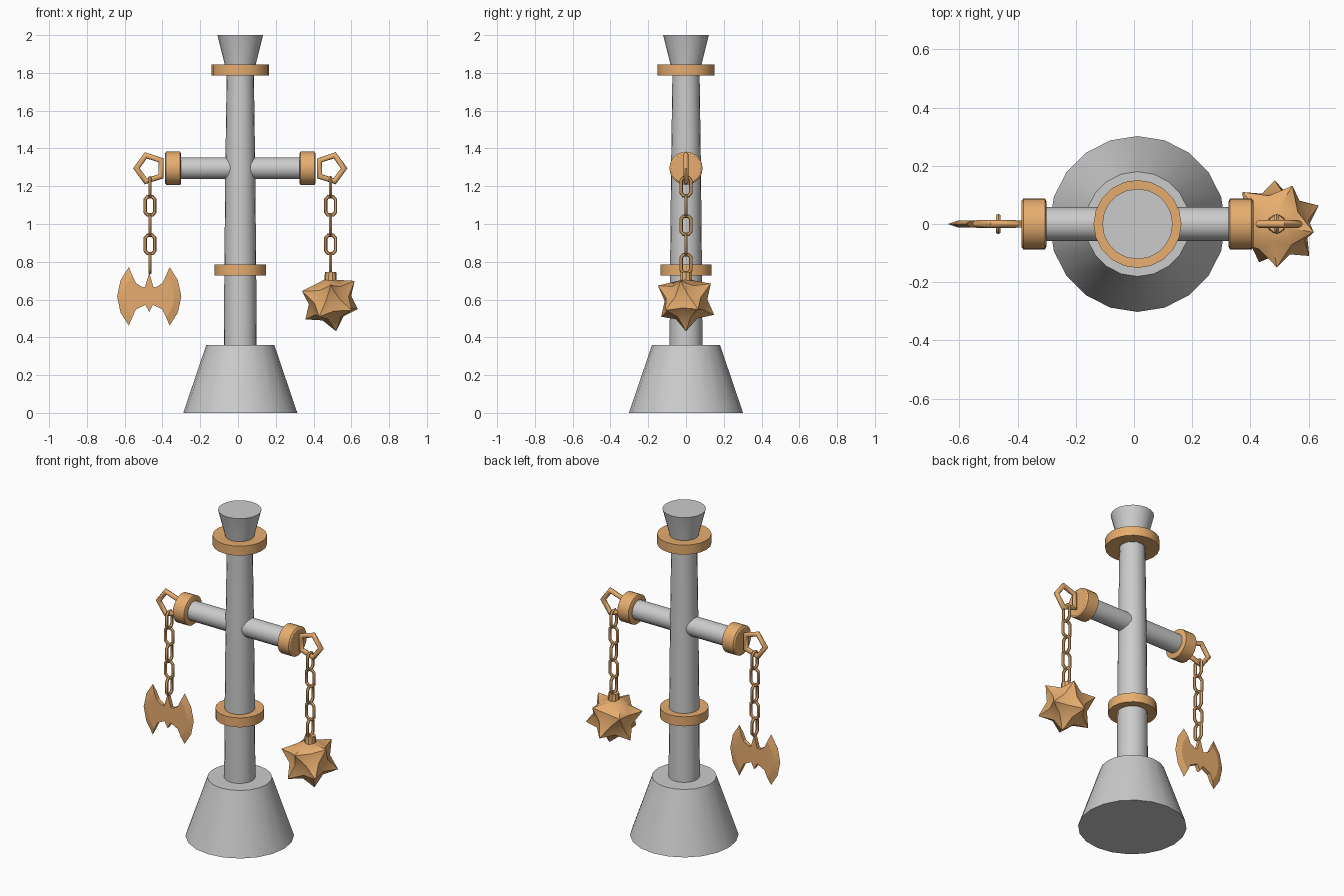
import bpy, bmesh, math
from mathutils import Matrix, Vector

if "Cube" in bpy.data.objects:
    bpy.data.objects.remove(bpy.data.objects["Cube"])

CX = 0.012                      # post axis
BAR_Z = 1.295
copper = bpy.data.materials.new("copper")
copper.diffuse_color = (0.8, 0.42, 0.16, 1)
copper.use_nodes = True
copper.node_tree.nodes["Principled BSDF"].inputs["Base Color"].default_value = copper.diffuse_color


def finish(name, bm, mat=None, angle=35):
    bmesh.ops.recalc_face_normals(bm, faces=bm.faces)
    me = bpy.data.meshes.new(name)
    bm.to_mesh(me)
    bm.free()
    ob = bpy.data.objects.new(name, me)
    bpy.context.collection.objects.link(ob)
    if mat:
        me.materials.append(mat)
    bpy.ops.object.select_all(action='DESELECT')
    ob.select_set(True)
    bpy.context.view_layer.objects.active = ob
    bpy.ops.object.shade_smooth_by_angle(angle=math.radians(angle))
    return ob


def lathe(name, profile, sides=20, mat=None, closed=False, matrix=None):
    """Turn (radius, height) points around z; open profiles get end caps."""
    bm = bmesh.new()
    rings = [[bm.verts.new((r * math.cos(math.tau * i / sides),
                            r * math.sin(math.tau * i / sides), z))
              for i in range(sides)] for r, z in profile]
    pairs = list(zip(rings, rings[1:]))
    if closed:
        pairs.append((rings[-1], rings[0]))
    else:
        bm.faces.new(rings[0])
        bm.faces.new(rings[-1])
    for a, b in pairs:
        for i in range(sides):
            j = (i + 1) % sides
            bm.faces.new((a[i], a[j], b[j], b[i]))
    bm.transform(matrix or Matrix.Translation((CX, 0, 0)))
    return finish(name, bm, mat)


def tube_loop(name, points, radius, sides, matrix):
    """Closed tube following flat points in the xz plane, mitred at corners."""
    bm = bmesh.new()
    n = len(points)
    pts = [Vector((x, 0, z)) for x, z in points]
    rings = []
    for i, p in enumerate(pts):
        d0 = (p - pts[i - 1]).normalized()
        d1 = (pts[(i + 1) % n] - p).normalized()
        t = (d0 + d1).normalized()
        side = Vector((t.z, 0, -t.x)) / t.dot(d1)
        rings.append([bm.verts.new(p + side * radius * math.cos(math.tau * k / sides)
                                   + Vector((0, radius * math.sin(math.tau * k / sides), 0)))
                      for k in range(sides)])
    for i in range(n):
        a, b = rings[i], rings[(i + 1) % n]
        for k in range(sides):
            m = (k + 1) % sides
            bm.faces.new((a[k], a[m], b[m], b[k]))
    bm.transform(matrix)
    return finish(name, bm, copper, 50)


# grey stand: flared foot, tapering post, flared finial, crossbar
lathe("base", [(0.302, 0), (0.18, 0.36)])
lathe("post", [(0.087, 0.35), (0.084, 0.8), (0.079, 1.3), (0.072, 1.8)])
lathe("finial", [(0.075, 1.79), (0.082, 1.845), (0.121, 2.0)])
along_x = Matrix.Translation((CX, 0, BAR_Z)) @ Matrix.Rotation(math.pi / 2, 4, 'Y')
lathe("crossbar", [(0.058, -0.33), (0.058, 0.33)], 16, matrix=along_x)

# collars around the post
for name, r, z in (("lower_collar", 0.136, 0.727), ("upper_collar", 0.151, 1.787)):
    lathe(name, [(0.07, z + 0.005), (r - 0.025, z), (r, z), (r, z + 0.058),
                 (r - 0.025, z + 0.058), (0.07, z + 0.053)], 20, copper, True)

# each end: cap, five-sided ring, chain of alternating links
LINK = [(sx * x, sz * z) for sx, sz, xz in (
    (1, 1, ((0.026, 0.033), (0.013, 0.048))), (-1, 1, ((0.013, 0.048), (0.026, 0.033))),
    (-1, -1, ((0.026, 0.033), (0.013, 0.048))), (1, -1, ((0.013, 0.048), (0.026, 0.033))))
    for x, z in xz]
for side, s in (("left", -1), ("right", 1)):
    lathe(side + "_cap", [(0.078, s * 0.313), (0.088, s * 0.318), (0.088, s * 0.392),
                          (0.078, s * 0.399)], 20, copper, matrix=along_x)
    hx = CX + s * 0.478
    penta = [(s * 0.072 * math.cos(math.tau * i / 5), 0.072 * math.sin(math.tau * i / 5))
             for i in range(5)]
    tube_loop(side + "_ring", penta, 0.014, 8, Matrix.Translation((hx, 0, BAR_Z)))
    for i in range(5):
        turn = Matrix.Rotation(0 if i % 2 else math.pi / 2, 4, 'Z')
        tube_loop(f"{side}_chain_link_{i + 1}", LINK, 0.009, 6,
                  Matrix.Translation((hx, 0, 1.198 - 0.102 * i)) @ turn)

# double axe: thick plate whose curved outer edges thin to a blade
bm = bmesh.new()
half = [(0, 0.125), (0.022, 0.05), (0.035, 0.048), (0.07, 0.07)]
half_low = [(0.07, -0.07), (0.035, -0.052), (0.02, -0.045), (0, -0.082)]
inner = [(0.09, 0.112), (0.122, 0.06), (0.133, 0), (0.122, -0.06), (0.09, -0.112)]
outer = [(0.108, 0.155), (0.152, 0.085), (0.17, 0), (0.152, -0.085), (0.108, -0.155)]
T = 0.012
for s in (1, -1):
    plate = half + inner + half_low
    front = [bm.verts.new((s * x, -T, z)) for x, z in plate]
    back = [bm.verts.new((s * x, T, z)) for x, z in plate]
    edge = [bm.verts.new((s * x, 0, z)) for x, z in outer]
    bm.faces.new(front)
    bm.faces.new(back)
    k, m = len(half), len(half) + len(inner)
    for i in range(len(plate) - 1):
        if k <= i < m - 1:
            e0, e1 = edge[i - k], edge[i - k + 1]
            bm.faces.new((front[i], front[i + 1], e1, e0))
            bm.faces.new((back[i], back[i + 1], e1, e0))
        else:
            bm.faces.new((front[i], front[i + 1], back[i + 1], back[i]))
    for i, e in ((k, edge[0]), (m - 1, edge[-1])):
        bm.faces.new((front[i], back[i], e))
bmesh.ops.remove_doubles(bm, verts=bm.verts, dist=1e-5)
bmesh.ops.triangulate(bm, faces=[f for f in bm.faces if len(f.verts) > 4])
bm.transform(Matrix.Translation((-0.47, 0, 0.617)))
finish("double_axe", bm, copper, 15)

# spiked ball: icosphere with its original corners pulled out
bm = bmesh.new()
bmesh.ops.create_icosphere(bm, subdivisions=2, radius=0.115)
for v in bm.verts:
    if len(v.link_edges) == 5 and v.co.z < 0.1:
        v.co *= 0.168 / 0.115
bm.transform(Matrix.Translation((0.487, 0, 0.597)) @ Matrix.Rotation(math.radians(-11), 4, 'Y')
             @ Matrix.Rotation(math.radians(-11), 4, 'Z'))
finish("spiked_ball", bm, copper, 45)
lathe("ball_stub", [(0.034, 0.68), (0.03, 0.745)], 10, copper,
      matrix=Matrix.Translation((0.49, 0, 0)))
